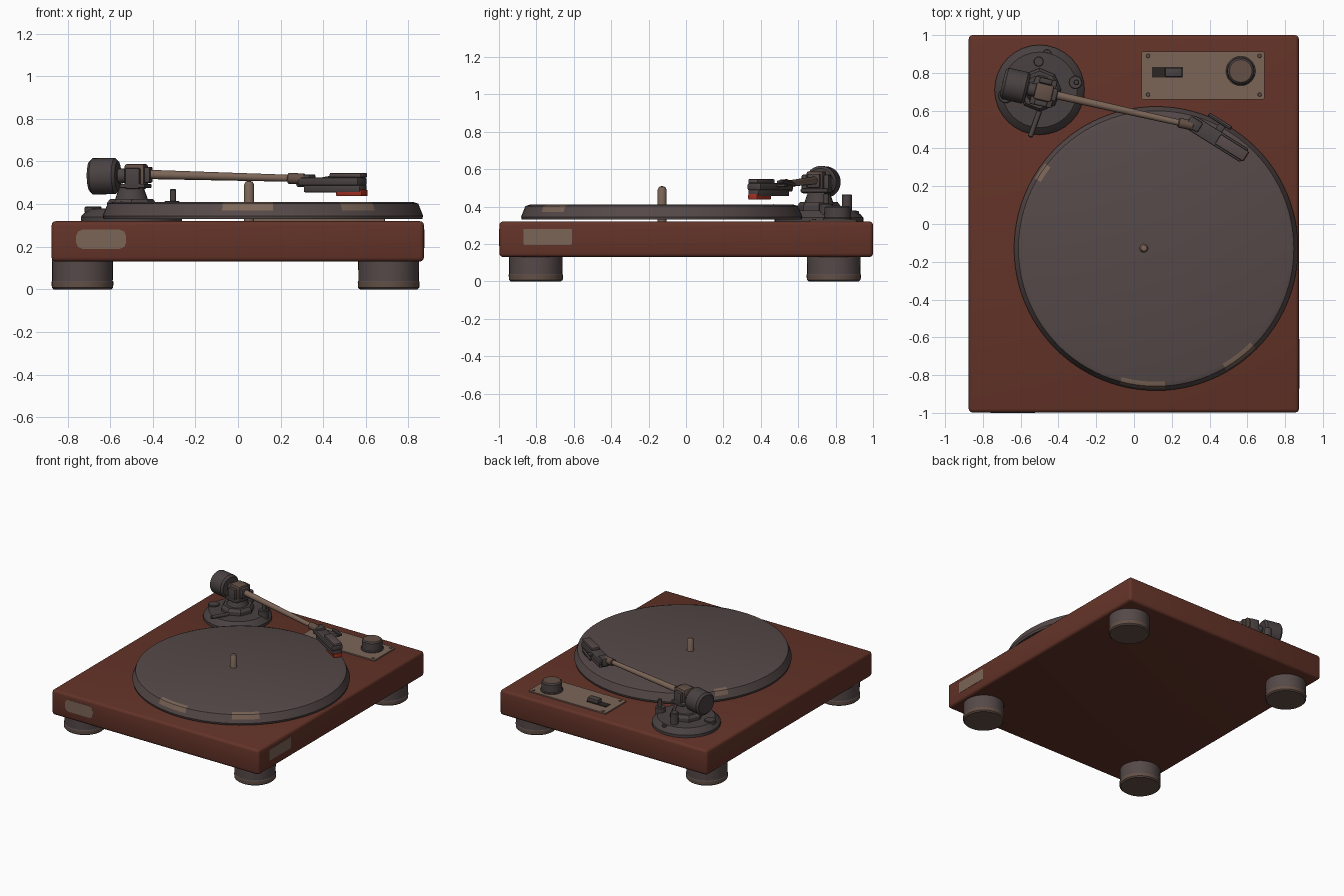
import bpy, bmesh
from math import pi, cos, sin, radians, degrees, atan2
from mathutils import Vector, Matrix

if "Cube" in bpy.data.objects:
    bpy.data.objects.remove(bpy.data.objects["Cube"])


def material(name, r, g, b):
    m = bpy.data.materials.new(name)
    m.use_nodes = True
    m.diffuse_color = (r, g, b, 1)
    m.node_tree.nodes["Principled BSDF"].inputs["Base Color"].default_value = (r, g, b, 1)
    return m


WOOD = material("red_brown_wood", .125, .033, .021)
GREY = material("warm_grey", .092, .067, .066)
DARK = material("dark_grey", .068, .053, .054)
TAN = material("dull_tan_metal", .2, .13, .096)
TAUPE = material("taupe_trim", .125, .08, .062)
RED = material("red_stylus", .36, .03, .016)
BLACK = material("near_black", .025, .018, .017)
parts = []


def finish(name, bm, mats, rule=None, matrix=None):
    """Turn a bmesh into an object; the rule picks a material slot per face."""
    bmesh.ops.recalc_face_normals(bm, faces=bm.faces)
    if rule:
        for f in bm.faces:
            f.material_index = rule(f)
    if matrix:
        bm.transform(matrix)
    me = bpy.data.meshes.new(name)
    bm.to_mesh(me)
    bm.free()
    for m in mats:
        me.materials.append(m)
    ob = bpy.data.objects.new(name, me)
    bpy.context.collection.objects.link(ob)
    parts.append(ob)
    return ob


def box(name, lo, hi, mat, bevel=0, axis=None, frame=None, segments=2):
    """Box between two corners; axis limits the bevel to edges along it."""
    lo, hi = Vector(lo), Vector(hi)
    bm = bmesh.new()
    bmesh.ops.create_cube(bm, size=1)
    bmesh.ops.scale(bm, vec=hi - lo, verts=bm.verts)
    bmesh.ops.translate(bm, vec=(lo + hi) / 2, verts=bm.verts)
    if bevel:
        edges = [e for e in bm.edges if axis is None or
                 abs((e.verts[0].co - e.verts[1].co).normalized()[axis]) > .9]
        bmesh.ops.bevel(bm, geom=edges, offset=bevel, segments=segments,
                        profile=.5, affect='EDGES')
    return finish(name, bm, [mat], matrix=frame)


def lathe(name, profile, mats, at=(0, 0, 0), steps=32, rule=None, toward=(0, 0, 1)):
    """Spin an (r, z) profile about its own z axis, pointed along a direction."""
    bm = bmesh.new()
    vs = [bm.verts.new((r, 0, z)) for r, z in profile]
    es = [bm.edges.new(p) for p in zip(vs, vs[1:])]
    bmesh.ops.spin(bm, geom=vs + es, cent=(0, 0, 0), axis=(0, 0, 1),
                   angle=2 * pi, steps=steps)
    bmesh.ops.remove_doubles(bm, verts=bm.verts, dist=.0002)
    turn = Vector(toward).to_track_quat('Z', 'Y').to_matrix().to_4x4()
    return finish(name, bm, mats, rule, Matrix.Translation(at) @ turn)


def rod(name, a, b, r, mat, r2=None, edge=.004, steps=20):
    """Round bar with softened ends between two points."""
    a, b = Vector(a), Vector(b)
    h, r2 = (b - a).length, r2 or r
    prof = [(0, 0), (r - edge, 0), (r, edge), (r2, h - edge), (r2 - edge, h), (0, h)]
    return lathe(name, prof, [mat], a, steps, toward=b - a)


def frame_at(x, y, z, degs):
    return Matrix.Translation((x, y, z)) @ Matrix.Rotation(radians(degs), 4, 'Z')


# Plinth and side plates
box("plinth", (-.875, -.998, .13), (.873, 1, .32), WOOD, .02, segments=3)
box("front_plate", (-.76, -1, .19), (-.525, -.994, .28), TAN, .03, 1)
box("side_plate", (.868, -.87, .195), (.875, -.61, .28), TAN, .006, 0)

# Feet with a trim band at the bottom
for side, x in (("right", -.73), ("left", .707)):
    for end, y in (("front", -.803), ("back", .79)):
        lathe(f"{end}_{side}_foot",
              [(0, 0), (.135, 0), (.144, .008), (.145, .035), (.142, .04),
               (.143, .14), (0, .14)],
              [GREY, TAUPE], (x, y, 0), 40,
              lambda f: int(f.calc_center_median().z < .037))


# Platter with worn patches on the rim
def worn(f):
    c = f.calc_center_median()
    a = degrees(atan2(c.y, c.x))
    on_edge = .7 < c.xy.length < .74 and c.z > .38
    return int(on_edge and (119 < a < 136 or 76 < a < 94 or -37 < a < -31))


lathe("platter", [(0, .41), (.705, .41), (.729, .402), (.742, .37), (.752, .345),
                  (.748, .33), (0, .33)], [GREY, TAN], (.117, -.13, 0), 96, worn)
lathe("spindle", [(0, .32), (.024, .32), (.024, .49), (.016, .505), (0, .51)],
      [TAN], (.052, -.128, 0), 20)

# Control panel
box("control_panel", (.04, .66, .315), (.69, .912, .329), TAN, .006, 2)
for x in (.075, .665):
    for y in (.685, .89):
        rod("panel_screw", (x, y, .326), (x, y, .333), .011, TAUPE, edge=.002, steps=12)
box("switch_slot", (.095, .775, .325), (.26, .83, .333), BLACK)
box("switch_slider", (.165, .778, .33), (.255, .827, .362), DARK, .006)
lathe("speed_knob", [(0, .325), (.078, .325), (.078, .335), (.072, .34), (.07, .395),
                     (.06, .403), (0, .403)], [DARK, TAUPE], (.565, .81, 0), 32,
      lambda f: int(f.calc_center_median().z > .4))

# Tonearm base
PIVOT = Vector((-.5, .71, 0))
lathe("arm_base", [(0, .318), (.238, .318), (.238, .34), (.226, .355), (.2, .378),
                   (0, .382)], [DARK], PIVOT, 32)
lathe("arm_base_step", [(0, .375), (.115, .375), (.115, .405), (.1, .425), (0, .425)],
      [DARK], PIVOT, 8)
lathe("arm_column", [(0, .42), (.078, .42), (.06, .47), (.055, .492), (0, .492)],
      [DARK], PIVOT, 24)
rod("base_post", (-.505, .86, .36), (-.505, .86, .465), .027, DARK)
rod("arm_rest_foot", (-.31, .75, .34), (-.31, .75, .415), .036, DARK)
rod("arm_rest_post", (-.305, .75, .4), (-.305, .75, .47), .015, DARK)
rod("cue_lever", (-.5, .6, .385), (-.55, .46, .4), .013, DARK)
rod("side_dial", (-.68, .68, .36), (-.68, .68, .388), .04, DARK)
rod("rear_dial", (-.46, .9, .34), (-.46, .9, .376), .026, DARK)

# Bearing and yoke, turned along the arm
arm = frame_at(-.48, .698, 0, -13)
box("bearing_block", (-.045, -.045, .475), (.05, .045, .588), TAUPE, .01, frame=arm)
for s in (-1, 1):
    y = sorted((s * .045, s * .075))
    box("yoke_arm", (-.035, y[0], .47), (.035, y[1], .57), DARK, .008, frame=arm)
box("yoke_foot", (-.06, -.075, .475), (.06, .075, .495), DARK, .006, frame=arm)
box("bearing_cap", (.045, -.035, .5), (.075, .035, .575), DARK, .008, frame=arm)

# Counterweight and arm tube
tail = arm @ Vector((-.22, 0, .53))
mid = arm @ Vector((-.085, 0, .532))
rod("counterweight", tail, mid, .085, DARK, edge=.014, steps=36)
rod("counterweight_neck", mid, arm @ Vector((0, 0, .535)), .035, DARK)
rod("arm_tube", arm @ Vector((.03, 0, .54)), (.29, .525, .52), .022, TAN, .016)
rod("arm_collar", (.235, .537, .521), (.315, .52, .517), .026, TAUPE)

# Headshell, cartridge and finger lift
shell = frame_at(.3, .54, 0, -32)
box("headshell", (0, -.042, .487), (.335, .042, .525), DARK, .008, frame=shell)
box("headshell_socket", (-.015, -.03, .48), (.06, .03, .54), DARK, .008, frame=shell)
box("cartridge_body", (.03, -.034, .455), (.34, .034, .49), DARK, .006, frame=shell)
box("headshell_top_plate", (.17, -.03, .525), (.345, .03, .546), GREY, .005, frame=shell)
box("stylus_holder", (.205, -.03, .437), (.348, .03, .468), RED, .006, frame=shell)
box("finger_lift_root", (.13, .03, .505), (.17, .09, .52), DARK, .004, frame=shell)
rod("finger_lift", shell @ Vector((.06, .085, .515)), shell @ Vector((.2, .085, .535)),
    .011, DARK, steps=12)

# Smooth shading with sharp edges kept
bpy.ops.object.select_all(action='DESELECT')
for ob in parts:
    ob.select_set(True)
bpy.context.view_layer.objects.active = parts[0]
bpy.ops.object.shade_smooth_by_angle(angle=radians(30))
